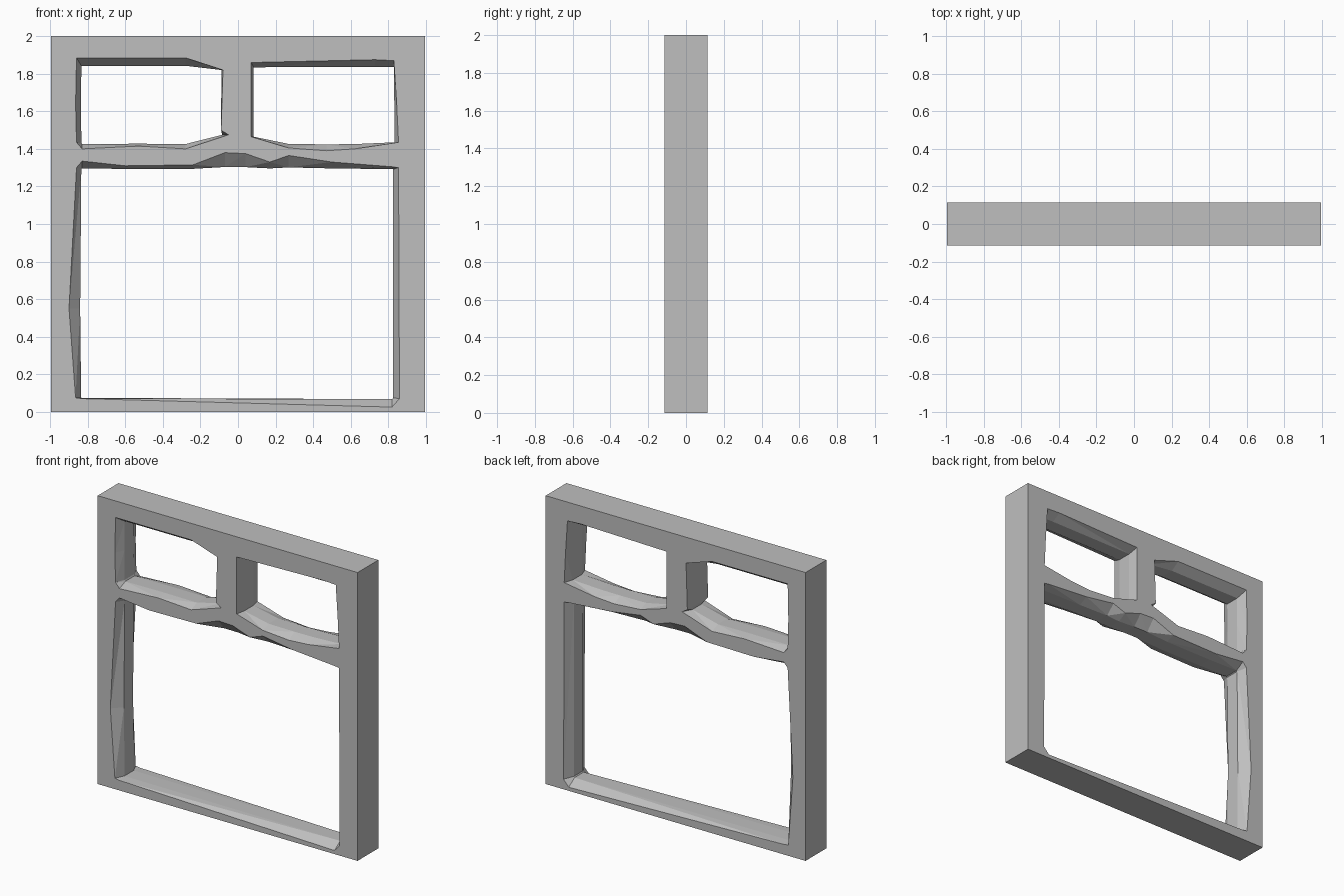
import bpy
import bmesh

HALF_WIDTH, HALF_DEPTH, HEIGHT = 0.997, 0.114, 2.0
THROAT = 0.05       # half depth of the narrow middle band of each opening
FOLLOW = 0.15       # how far the narrow band follows the worn outer edge

default_cube = bpy.data.objects.get("Cube")
if default_cube:
    bpy.data.objects.remove(default_cube, do_unlink=True)

# Material
grey = bpy.data.materials.new("plain grey")
grey.use_nodes = True
colour = (0.52, 0.52, 0.52, 1.0)
grey.diffuse_color = colour
grey.node_tree.nodes["Principled BSDF"].inputs["Base Color"].default_value = colour


def make_object(name, bm):
    bmesh.ops.recalc_face_normals(bm, faces=bm.faces)
    mesh = bpy.data.meshes.new(name)
    bm.to_mesh(mesh)
    bm.free()
    mesh.materials.append(grey)
    obj = bpy.data.objects.new(name, mesh)
    bpy.context.collection.objects.link(obj)
    return obj


def clamp(value, low, high):
    return max(low, min(high, value))


def narrowed(point, x_range, z_range):
    """Pull an outer edge point in to the straight inner rectangle."""
    limits = (x_range, z_range)
    inner = [clamp(p, *limit) for p, limit in zip(point, limits)]
    return [i + FOLLOW * (p - i) for p, i in zip(point, inner)]


def opening_cutter(name, outline, x_range, z_range):
    """Loft a through-hole that is wide at both faces and narrow inside."""
    inner = [narrowed(p, x_range, z_range) for p in outline]
    outside = HALF_DEPTH * 2
    sections = [(-outside, outline), (-HALF_DEPTH, outline), (-THROAT, inner),
                (THROAT, inner), (HALF_DEPTH, outline), (outside, outline)]
    bm = bmesh.new()
    rings = [[bm.verts.new((x, y, z)) for x, z in loop] for y, loop in sections]
    count = len(outline)
    for a, b in zip(rings, rings[1:]):
        for i in range(count):
            j = (i + 1) % count
            bm.faces.new((a[i], a[j], b[j], b[i]))
    bm.faces.new(rings[0])
    bm.faces.new(rings[-1])
    bmesh.ops.triangulate(bm, faces=bm.faces)
    cutter = make_object(name, bm)
    cutter.hide_render = True
    return cutter


# Solid slab
bm = bmesh.new()
bmesh.ops.create_cube(bm, size=1.0)
for v in bm.verts:
    v.co.x *= 2 * HALF_WIDTH
    v.co.y *= 2 * HALF_DEPTH
    v.co.z = (v.co.z + 0.5) * HEIGHT
frame = make_object("window_frame", bm)

# Worn outer edges of the three openings, as x and z
upper_right_edge = [(-.86, 1.885), (-.28, 1.885), (-.08, 1.82), (-.09, 1.5),
                    (-.05, 1.475), (-.28, 1.4), (-.53, 1.415), (-.83, 1.4),
                    (-.86, 1.435), (-.865, 1.64)]
upper_left_edge = [(.07, 1.86), (.73, 1.875), (.83, 1.87), (.845, 1.64),
                   (.855, 1.435), (.62, 1.4), (.47, 1.39), (.27, 1.405),
                   (.07, 1.465)]
lower_edge = [(-.86, 1.3), (-.83, 1.335), (-.6, 1.31), (-.24, 1.315),
              (-.07, 1.38), (.04, 1.375), (.17, 1.33), (.27, 1.365),
              (.5, 1.33), (.82, 1.305), (.855, 1.3), (.86, .07),
              (.82, .025), (-.83, .07), (-.865, .075), (-.9, .55)]

cutters = [
    opening_cutter("upper_right_opening", upper_right_edge, (-.83, -.09), (1.43, 1.835)),
    opening_cutter("upper_left_opening", upper_left_edge, (.085, .83), (1.43, 1.83)),
    opening_cutter("lower_opening", lower_edge, (-.83, .82), (.075, 1.29)),
]

# Cut the openings, then drop the cutters
bpy.ops.object.select_all(action="DESELECT")
bpy.context.view_layer.objects.active = frame
frame.select_set(True)
for cutter in cutters:
    cut = frame.modifiers.new(cutter.name, "BOOLEAN")
    cut.operation = "DIFFERENCE"
    cut.solver = "EXACT"
    cut.object = cutter
    bpy.ops.object.modifier_apply(modifier=cut.name)
    bpy.data.objects.remove(cutter, do_unlink=True)
